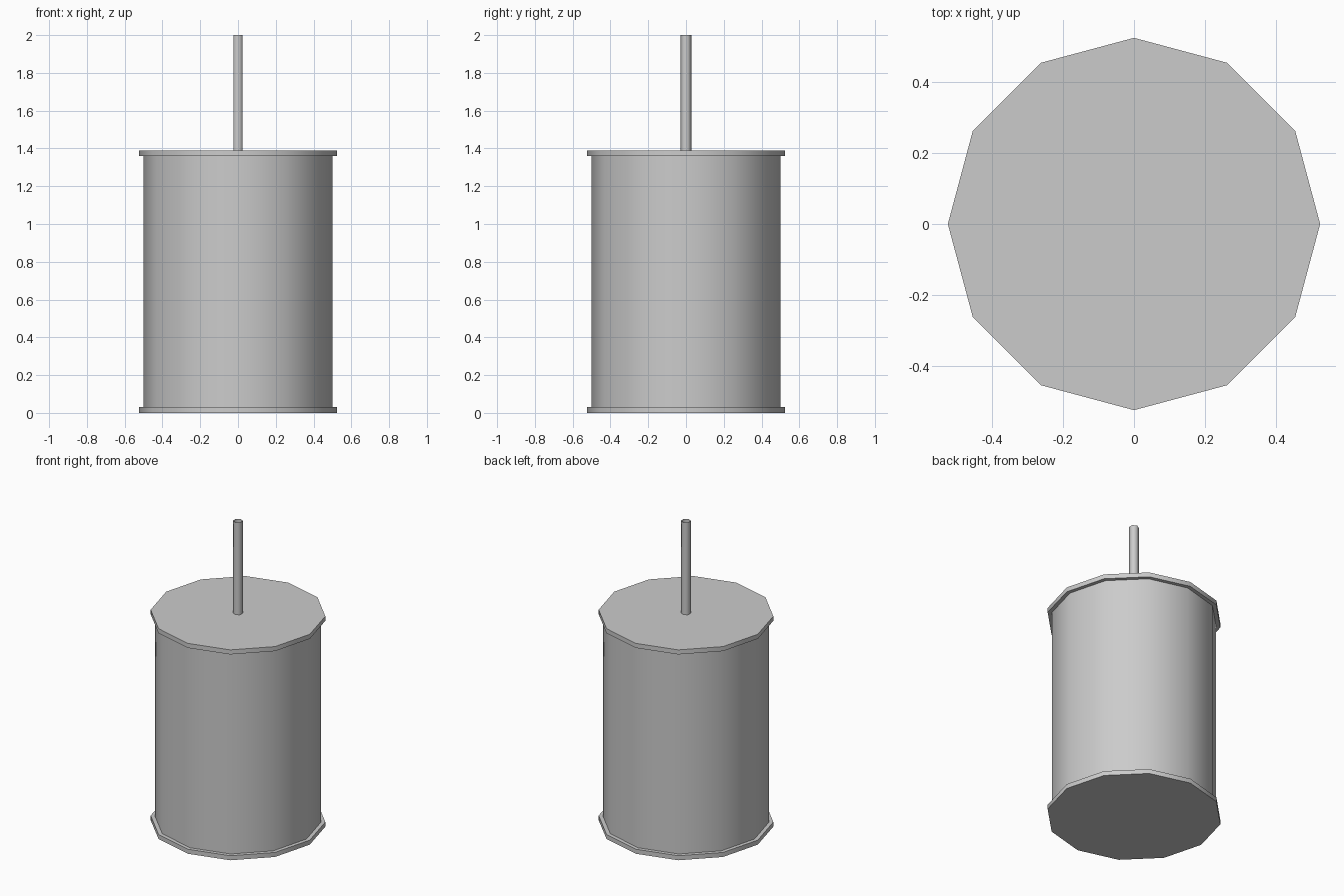
import bpy
import math

cube = bpy.data.objects.get("Cube")
if cube:
    bpy.data.objects.remove(cube, do_unlink=True)

# Single plain grey material
grey = bpy.data.materials.new("plain grey")
grey.use_nodes = True
colour = (0.6, 0.6, 0.6, 1.0)
grey.diffuse_color = colour
grey.node_tree.nodes["Principled BSDF"].inputs["Base Color"].default_value = colour


def prism(name, sides, radius, bottom, top, fill="NGON"):
    """Upright smooth-sided prism with corners on the y axis."""
    bpy.ops.mesh.primitive_cylinder_add(
        vertices=sides, radius=radius, depth=top - bottom,
        end_fill_type=fill, location=(0, 0, (bottom + top) / 2))
    obj = bpy.context.object
    obj.name = name
    obj.data.materials.append(grey)
    bpy.ops.object.shade_smooth_by_angle(angle=math.radians(65))
    return obj


SIDES = 12
RIM = 0.03
HEIGHT = 1.39

# Drum wall between two slightly wider end plates
prism("drum_body", SIDES, 0.5, RIM, HEIGHT - RIM, "NOTHING")
prism("bottom_plate", SIDES, 0.525, 0, RIM)
prism("top_plate", SIDES, 0.525, HEIGHT - RIM, HEIGHT)

# Open six-sided tube standing on the top plate
prism("top_tube", 6, 0.029, HEIGHT, 2.0, "NOTHING")
